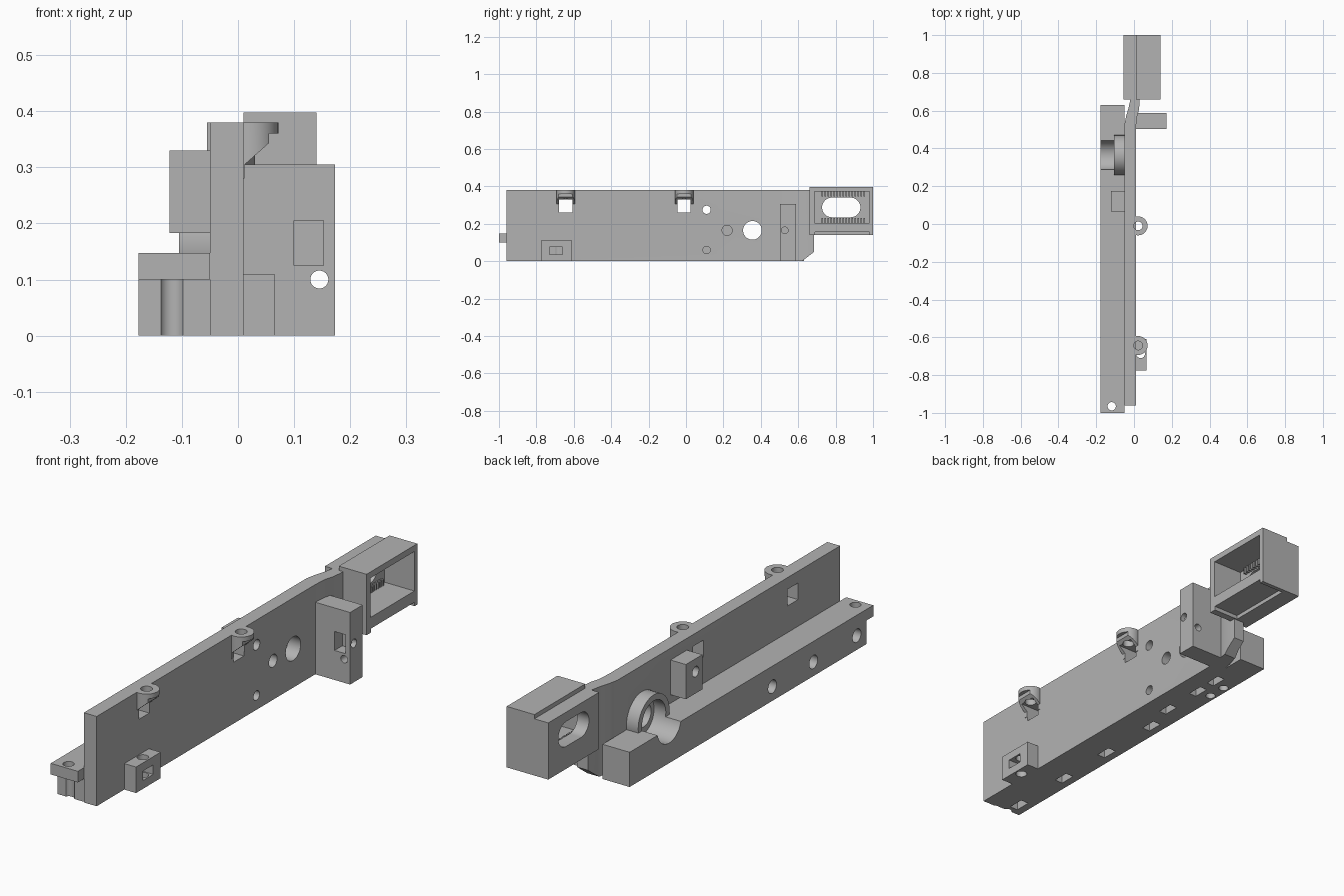
import bpy, bmesh
from mathutils import Matrix

cube = bpy.data.objects.get("Cube")
if cube:
    bpy.data.objects.remove(cube, do_unlink=True)

grey = bpy.data.materials.new("plain grey")
grey.use_nodes = True
grey.diffuse_color = (0.45, 0.45, 0.45, 1)
grey.node_tree.nodes["Principled BSDF"].inputs["Base Color"].default_value = (0.45, 0.45, 0.45, 1)


def finish(name, bm):
    bmesh.ops.recalc_face_normals(bm, faces=bm.faces[:])
    mesh = bpy.data.meshes.new(name)
    bm.to_mesh(mesh)
    bm.free()
    mesh.materials.append(grey)
    ob = bpy.data.objects.new(name, mesh)
    bpy.context.collection.objects.link(ob)
    return ob


def prism(name, pts, axis, lo, hi):
    """Extrude a 2D outline along an axis."""
    place = {"x": lambda a, b, t: (t, a, b),
             "y": lambda a, b, t: (a, t, b),
             "z": lambda a, b, t: (a, b, t)}[axis]
    bm = bmesh.new()
    low = [bm.verts.new(place(a, b, lo)) for a, b in pts]
    high = [bm.verts.new(place(a, b, hi)) for a, b in pts]
    bm.faces.new(low)
    bm.faces.new(high)
    for i in range(len(pts)):
        j = (i + 1) % len(pts)
        bm.faces.new((low[i], low[j], high[j], high[i]))
    return finish(name, bm)


def box(name, x, y, z):
    return prism(name, [(x[0], y[0]), (x[1], y[0]), (x[1], y[1]), (x[0], y[1])], "z", *z)


def rod(name, axis, a, b, r, lo, hi):
    """Cylinder along an axis; a and b are the other two coordinates in order."""
    bm = bmesh.new()
    bmesh.ops.create_cone(bm, cap_ends=True, segments=40, radius1=r, radius2=r, depth=hi - lo)
    mid = (lo + hi) / 2
    turn, spot = {"x": (Matrix.Rotation(1.570796, 4, "Y"), (mid, a, b)),
                  "y": (Matrix.Rotation(1.570796, 4, "X"), (a, mid, b)),
                  "z": (Matrix.Identity(4), (a, b, mid))}[axis]
    bm.transform(Matrix.Translation(spot) @ turn)
    return finish(name, bm)


def cut(ob, *cutters):
    for c in cutters:
        c.hide_render = True
        mod = ob.modifiers.new("cut", "BOOLEAN")
        mod.operation, mod.solver, mod.object = "DIFFERENCE", "EXACT", c
        bpy.context.view_layer.objects.active = ob
        bpy.ops.object.modifier_apply(modifier=mod.name)
        bpy.data.objects.remove(c, do_unlink=True)


parts = []

# Upright wall with its bent rear end
wall = prism("upright_wall", [
    (-.05, -.96), (.01, -.96), (.01, .5), (.014, .56), (.025, .6), (.03, .64), (.03, .685),
    (-.02, .685), (-.02, .655), (-.03, .61), (-.042, .57), (-.05, .53)], "z", 0, .38)
cut(wall,
    prism("c", [(.62, -.01), (.62, 0), (.685, .05), (.72, .05), (.72, -.01)], "x", -.1, .1),
    rod("c", "x", .355, .165, .05, -.1, .1),
    rod("c", "x", .11, .275, .022, -.1, .1),
    rod("c", "x", .11, .06, .02, -.1, .1),
    rod("c", "x", .22, .165, .027, -.03, .1))
parts.append(wall)

# Tapered screw bosses over windows in the wall
for i, y in enumerate((-.643, -.01)):
    boss = rod(f"screw_boss_{i + 1}", "z", .022, y, .05, .28, .38)
    cut(boss, prism("c", [(.012, .305), (.055, .343), (.055, .36), (.1, .36),
                          (.1, .2), (.012, .2)], "y", y - .1, y + .1))
    for ob in (boss, wall):
        cut(ob, box("c", (-.1, .1), (y - .035, y + .035), (.26, .33)),
            rod("c", "z", .022, y, .023, .3, .5))
    parts.append(boss)

# Side rail with overhanging front lip, side holes and nut slots
rail = prism("side_rail", [(-1, .1), (-.955, .1), (-.955, 0), (.63, 0), (.63, .147), (-1, .147)],
             "x", -.177, -.05)
cut(rail, rod("c", "x", .365, .165, .08, -.3, -.02),
    rod("c", "z", -.118, -.965, .022, -.1, .3),
    rod("c", "x", .11, .06, .02, -.1, .1))
for y in (-.89, -.6, -.325, -.035):
    cut(rail, rod("c", "x", y, .06, .028, -.3, -.07),
        box("c", (-.143, -.105), (y - .035, y + .035), (-.1, .09)))
for y in (.116, .31, .424):
    cut(rail, box("c", (-.105, -.07), (y - .035, y + .035), (-.1, .05)))
for y in (.316, .4):
    cut(rail, rod("c", "z", -.15, y, .02, -.1, .05))
parts.append(rail)

# Bearing ring
ring = rod("bearing_ring", "x", .365, .165, .105, -.105, -.045)
cut(ring, rod("c", "x", .365, .165, .08, -.2, 0))
parts.append(ring)

# Drilled block on the rail side
block = box("drilled_block", (-.122, -.045), (.065, .175), (.183, .33))
cut(block, rod("c", "x", .11, .275, .022, -.2, .1))
parts.append(block)

# Small nut block low at the front
nut = box("nut_block", (.005, .065), (-.775, -.61), (0, .11))
cut(nut, box("c", (.015, .1), (-.73, -.66), (.035, .075)),
    rod("c", "z", .035, -.687, .023, -.1, .2))
parts.append(nut)

# Tall bracket beside the bend
bracket = box("tall_bracket", (.005, .173), (.503, .587), (0, .305))
cut(bracket, box("c", (.1, .152), (.4, .555), (.125, .205)),
    rod("c", "y", .145, .1, .016, .4, .7),
    rod("c", "x", .528, .165, .018, .13, .3))
parts.append(bracket)

# Open rear housing with stepped top, stadium window and a recessed underside
housing = prism("rear_housing", [(-.055, .14), (.14, .14), (.14, .398), (.01, .398),
                                 (.01, .38), (-.055, .38)], "y", .66, 1)
cut(housing, box("c", (0, .3), (.688, .98), (.205, .372)),
    box("c", (.02, .3), (.69, .982), (.05, .157)),
    box("c", (-.2, .1), (.78, .88), (.235, .34)),
    rod("c", "x", .78, .2875, .0525, -.2, .1),
    rod("c", "x", .88, .2875, .0525, -.2, .1))
parts.append(housing)

# Ribs above and below the window
for i in range(15):
    y = .725 + i * .016
    for side, z in (("upper", (.345, .375)), ("lower", (.2, .23))):
        parts.append(box(f"{side}_rib_{i + 1}", (-.005, .015), (y, y + .008), z))

# Smooth the round surfaces only
bpy.ops.object.select_all(action="DESELECT")
for ob in parts:
    ob.select_set(True)
bpy.context.view_layer.objects.active = wall
bpy.ops.object.shade_smooth_by_angle(angle=.5)
